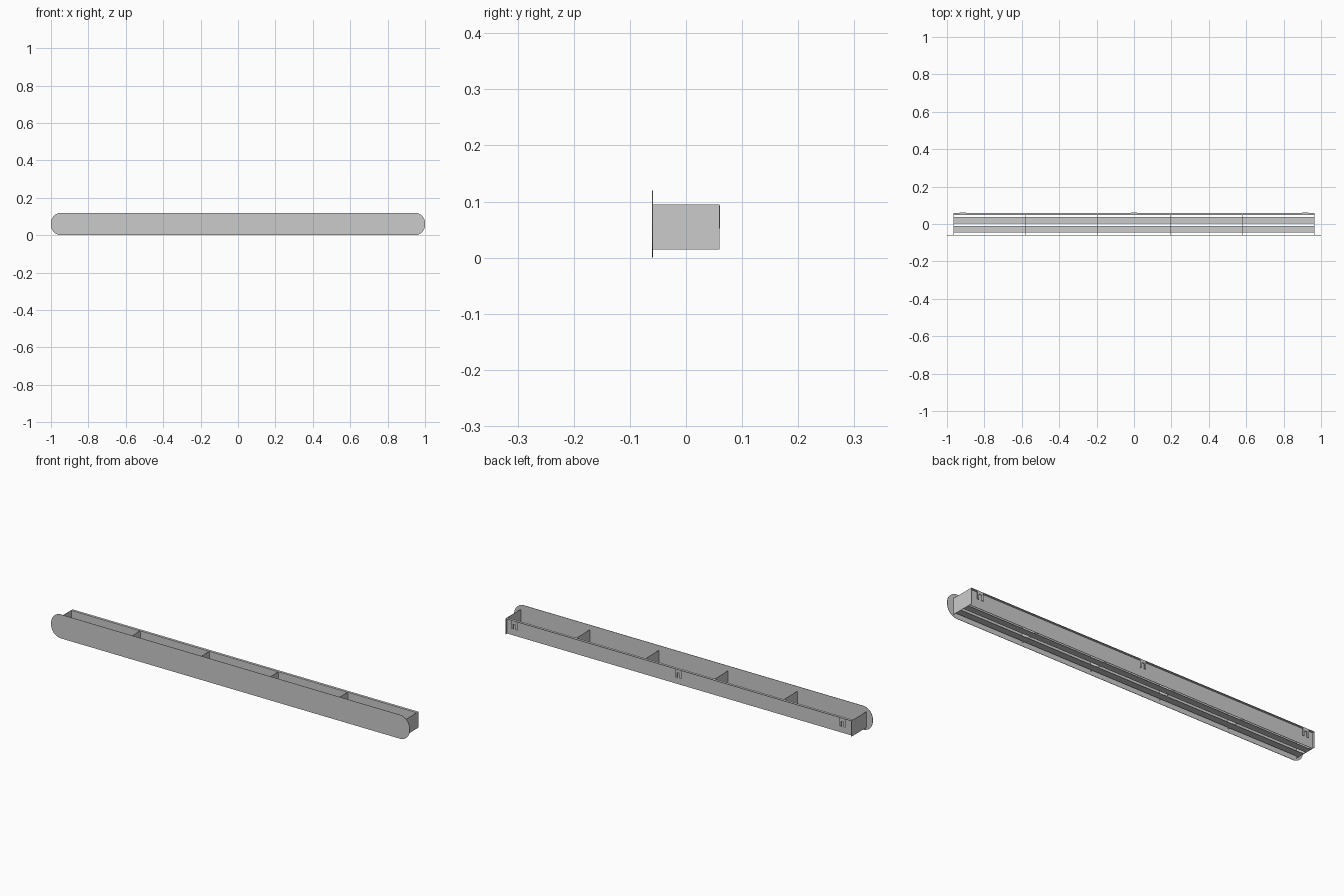
import bpy, bmesh, math

if "Cube" in bpy.data.objects:
    bpy.data.objects.remove(bpy.data.objects["Cube"])

T = 0.002  # sheet thickness


def box(name, x0, x1, y0, y1, z0, z1):
    bm = bmesh.new()
    bmesh.ops.create_cube(bm, size=1)
    for v in bm.verts:
        v.co = ((x0 + x1) / 2 + v.co.x * (x1 - x0),
                (y0 + y1) / 2 + v.co.y * (y1 - y0),
                (z0 + z1) / 2 + v.co.z * (z1 - z0))
    return finish(name, bm)


def finish(name, bm):
    bmesh.ops.recalc_face_normals(bm, faces=bm.faces)
    me = bpy.data.meshes.new(name)
    bm.to_mesh(me)
    bm.free()
    ob = bpy.data.objects.new(name, me)
    bpy.context.collection.objects.link(ob)
    return ob


def plate(name, outline, y0, y1):
    """Extrude an (x, z) outline from y0 to y1."""
    bm = bmesh.new()
    face = bm.faces.new([bm.verts.new((x, y0, z)) for x, z in outline])
    ext = bmesh.ops.extrude_face_region(bm, geom=[face])["geom"]
    moved = [g for g in ext if isinstance(g, bmesh.types.BMVert)]
    bmesh.ops.translate(bm, verts=moved, vec=(0, y1 - y0, 0))
    return finish(name, bm)


# front fascia with rounded ends
R, N = 0.055, 12
outline = []
for cx, cz, start in ((1 - R, 0.12 - R, 0), (R - 1, 0.12 - R, 90),
                      (R - 1, R, 180), (1 - R, R, 270)):
    for i in range(N + 1):
        a = math.radians(start + 90 * i / N)
        outline.append((cx + R * math.cos(a), cz + R * math.sin(a)))
fascia = plate("front_fascia", outline, -0.061, -0.061 + T)
bpy.context.view_layer.objects.active = fascia
fascia.select_set(True)
bpy.ops.object.shade_smooth_by_angle(angle=math.radians(30))

# tray: recessed back wall with an outward lip along its top
HX, Z0, Z1 = 0.965, 0.015, 0.095
FRONT, WALL, BACK = -0.059, 0.049, 0.060
box("back_wall", -HX + T, HX - T, WALL - T, WALL, Z0, Z1)
box("back_lip", -HX + T, HX - T, WALL, BACK, Z1 - T, Z1)

# end panels
for side, x in (("left", -HX), ("right", HX - T)):
    box("end_panel_" + side, x, x + T, FRONT, BACK, Z0, Z1)

# inner dividers
for i in range(1, 5):
    x = -HX + 2 * HX * i / 5
    box(f"divider_{i}", x - T / 2, x + T / 2, FRONT, WALL - T, Z0 + T, Z1)

# two long bottom slats with open gaps beside them
for name, y0, y1 in (("front", -0.046, -0.011), ("rear", 0.004, 0.038)):
    box("bottom_slat_" + name, -HX + T, HX - T, y0, y1, Z0, Z0 + T)

# slotted hanging brackets under the lip
for name, cx in (("left", -0.915), ("middle", 0), ("right", 0.915)):
    w, s = 0.017, 0.007
    shape = [(-w, 0.052), (-s, 0.052), (-s, 0.078), (s, 0.078),
             (s, 0.052), (w, 0.052), (w, 0.093), (-w, 0.093)]
    plate("hanger_" + name, [(cx + x, z) for x, z in shape], 0.059, 0.061)
